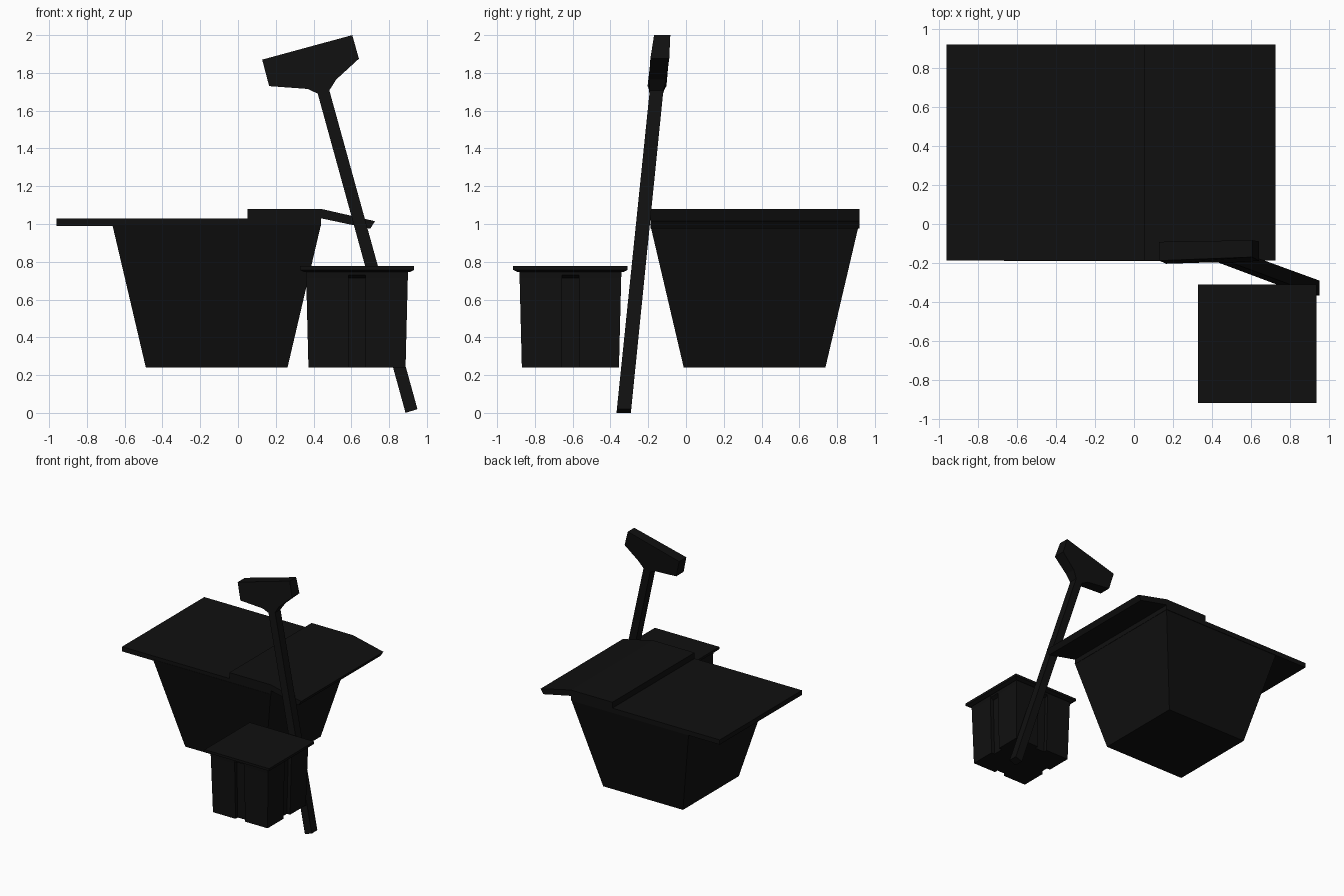
import bpy, bmesh

if "Cube" in bpy.data.objects:
    bpy.data.objects.remove(bpy.data.objects["Cube"])

mat = bpy.data.materials.new("black")
mat.diffuse_color = (0.005, 0.005, 0.005, 1)
mat.use_nodes = True
mat.node_tree.nodes["Principled BSDF"].inputs["Base Color"].default_value = mat.diffuse_color


def loft(name, rings):
    """Skin equal-length rings of points and cap both ends."""
    bm = bmesh.new()
    loops = [[bm.verts.new(p) for p in ring] for ring in rings]
    n = len(loops[0])
    for a, b in zip(loops, loops[1:]):
        for i in range(n):
            j = (i + 1) % n
            bm.faces.new((a[i], a[j], b[j], b[i]))
    bm.faces.new(loops[0])
    bm.faces.new(loops[-1])
    bmesh.ops.recalc_face_normals(bm, faces=bm.faces[:])
    mesh = bpy.data.meshes.new(name)
    bm.to_mesh(mesh)
    bm.free()
    mesh.materials.append(mat)
    obj = bpy.data.objects.new(name, mesh)
    bpy.context.collection.objects.link(obj)
    return obj


def square(cx, cy, z, h):
    return [(cx + sx * h, cy + sy * h, z)
            for sx, sy in ((-1, -1), (1, -1), (1, 1), (-1, 1))]


def notched(cx, cy, z, h, d, w=0.045):
    """Square ring with a recess of depth d in the middle of each side."""
    side = [(-h, -h), (-w, -h), (-w, -h + d), (w, -h + d), (w, -h)]
    ring = []
    for _ in range(4):
        ring += [(cx + x, cy + y, z) for x, y in side]
        side = [(-y, x) for x, y in side]
    return ring


def extrude_y(name, profile, y0, y1):
    return loft(name, [[(x, y, z) for x, z in profile] for y in (y0, y1)])


# large tapered tub
TX, TY = -0.113, 0.363
loft("tub", [square(TX, TY, 0.24, 0.375), square(TX, TY, 1.0, 0.553)])

# shifted lower lid, then folded upper lid with drooping flap
Y0, Y1 = -0.187, 0.918
extrude_y("lower_lid", [(-0.96, 0.99), (0.44, 0.99), (0.44, 1.03), (-0.96, 1.03)], Y0, Y1)
extrude_y("upper_lid", [(0.05, 1.03), (0.44, 1.03), (0.70, 0.975),
                        (0.725, 1.015), (0.44, 1.08), (0.05, 1.08)], Y0, Y1)

# small box with a vertical recess in each side
BX, BY = 0.63, -0.612
loft("small_box", [notched(BX, BY, 0.24, 0.257, 0.03),
                   notched(BX, BY, 0.715, 0.269, 0.03),
                   notched(BX, BY, 0.73, 0.270, 0.002),
                   notched(BX, BY, 0.75, 0.271, 0.002)])
loft("small_box_lid", [square(BX, BY, 0.745, 0.278),
                       square(BX, BY, 0.757, 0.303),
                       square(BX, BY, 0.777, 0.303)])


def leaning(name, profile):
    """Flat prism leaning back; profile holds x, z and half thickness."""
    return loft(name, [[(x, -0.33 + 0.102 * z + s * h, z) for x, z, h in profile]
                       for s in (-1, 1)])


# long leaning handle and its wide head
leaning("handle", [(0.887, 0.0, 0.038), (0.95, 0.02, 0.038),
                   (0.48, 1.72, 0.036), (0.418, 1.705, 0.036)])
leaning("handle_head", [(0.128, 1.87, 0.048), (0.165, 1.73, 0.05), (0.37, 1.715, 0.042),
                        (0.422, 1.69, 0.036), (0.482, 1.705, 0.036), (0.52, 1.765, 0.046),
                        (0.64, 1.875, 0.05), (0.605, 2.0, 0.043)])
